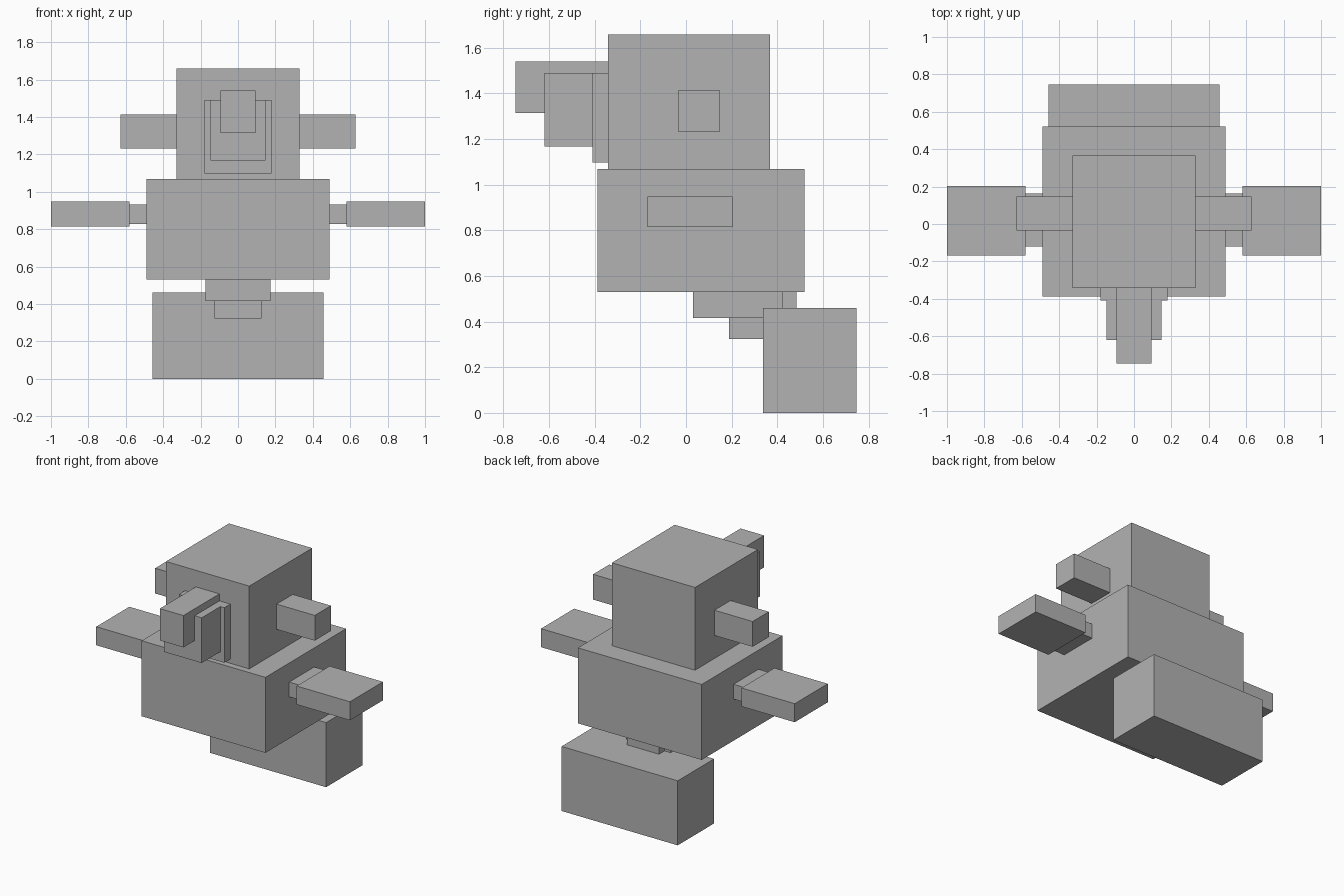
import bpy

if "Cube" in bpy.data.objects:
    bpy.data.objects.remove(bpy.data.objects["Cube"])

grey = bpy.data.materials.new("plain grey")
grey.diffuse_color = (0.45, 0.45, 0.45, 1.0)
grey.use_nodes = True
grey.node_tree.nodes["Principled BSDF"].inputs["Base Color"].default_value = grey.diffuse_color


def box(name, x, y, z):
    """Axis-aligned block from (min, max) ranges."""
    bpy.ops.mesh.primitive_cube_add(size=1)
    obj = bpy.context.object
    obj.name = name
    obj.data.name = name
    for v in obj.data.vertices:
        v.co = [r[0] if c < 0 else r[1] for c, r in zip(v.co, (x, y, z))]
    obj.data.materials.append(grey)
    return obj


def centred(name, half_width, y, z):
    return box(name, (-half_width, half_width), y, z)


def pair(name, x, y, z):
    """Matching blocks on both sides."""
    box("right_" + name, x, y, z)
    box("left_" + name, (-x[1], -x[0]), y, z)


# Head and body
centred("body", 0.488, (-0.388, 0.52), (0.53, 1.068))
centred("head", 0.328, (-0.342, 0.367), (1.068, 1.658))

# Stepped snout with the nose block running through it
centred("snout_base", 0.179, (-0.41, -0.342), (1.098, 1.49))
centred("snout", 0.148, (-0.62, -0.41), (1.168, 1.49))
centred("nose", 0.093, (-0.747, -0.342), (1.313, 1.54))

# Ears
pair("ear", (0.328, 0.629), (-0.034, 0.148), (1.232, 1.412))

# Arms: narrow joint and wide paddle
pair("arm_joint", (0.488, 0.58), (-0.12, 0.162), (0.827, 0.932))
pair("arm_paddle", (0.58, 1.0), (-0.168, 0.204), (0.815, 0.947))

# Tail: two linking blocks under the body and a large end block
centred("tail_root", 0.174, (0.03, 0.422), (0.416, 0.53))
centred("tail_link", 0.126, (0.188, 0.484), (0.323, 0.53))
centred("tail_block", 0.458, (0.338, 0.747), (0.0, 0.46))
